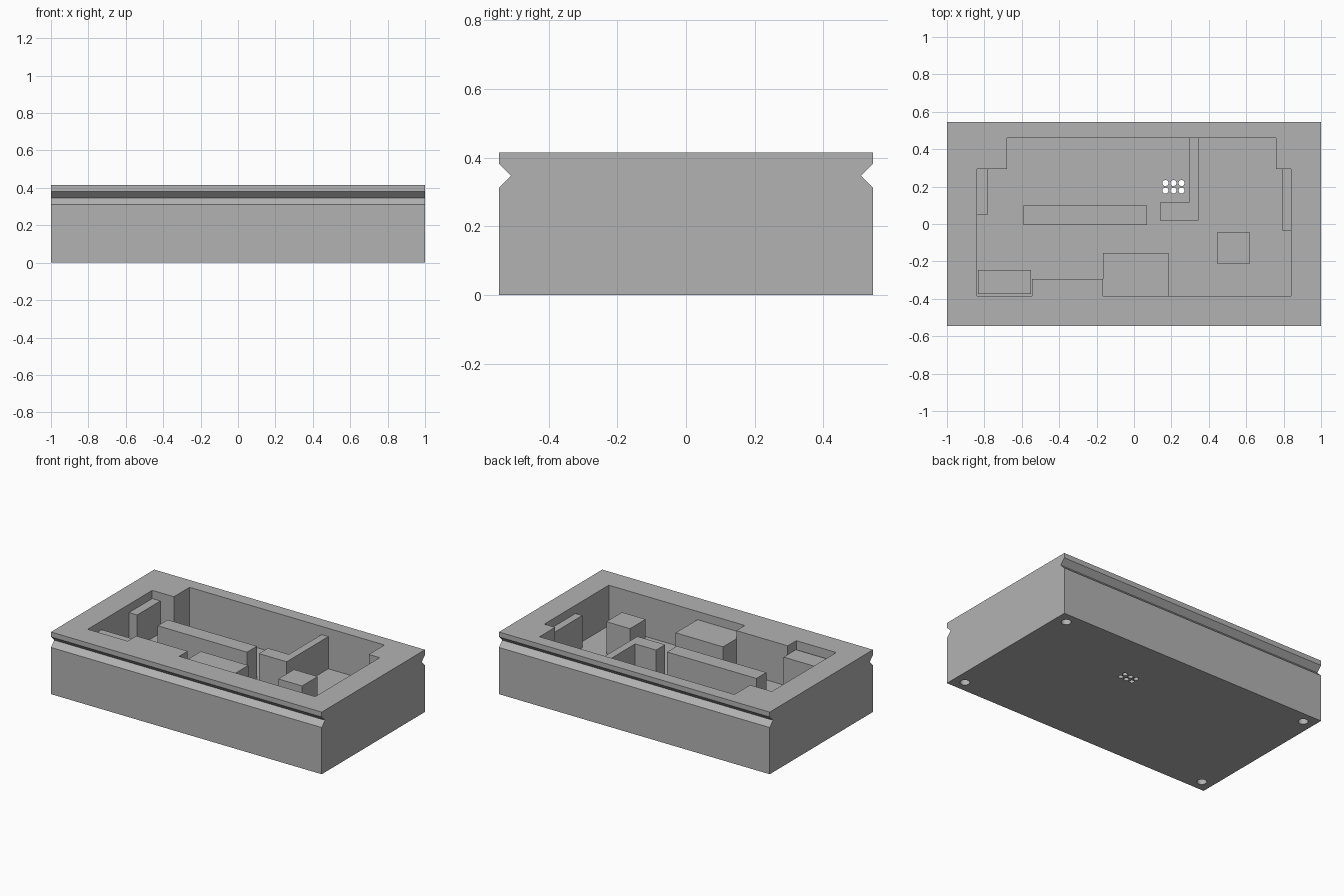
import bpy
import bmesh
from mathutils import Vector

if "Cube" in bpy.data.objects:
    bpy.data.objects.remove(bpy.data.objects["Cube"], do_unlink=True)

TOP, FLOOR, RIB_TOP = 0.415, 0.145, 0.36

grey = bpy.data.materials.new("plain_grey")
grey.use_nodes = True
grey.diffuse_color = (0.45, 0.45, 0.45, 1)
grey.node_tree.nodes["Principled BSDF"].inputs["Base Color"].default_value = grey.diffuse_color


def finish(name, bm):
    bmesh.ops.recalc_face_normals(bm, faces=bm.faces)
    mesh = bpy.data.meshes.new(name)
    bm.to_mesh(mesh)
    bm.free()
    mesh.materials.append(grey)
    obj = bpy.data.objects.new(name, mesh)
    bpy.context.collection.objects.link(obj)
    return obj


def prism(name, points, direction):
    """Extrude a closed outline of 3D points along a direction."""
    bm = bmesh.new()
    face = bm.faces.new([bm.verts.new(p) for p in points])
    new = bmesh.ops.extrude_face_region(bm, geom=[face])["geom"]
    verts = [v for v in new if isinstance(v, bmesh.types.BMVert)]
    bmesh.ops.translate(bm, verts=verts, vec=Vector(direction))
    return finish(name, bm)


def upright(name, outline, z0, z1):
    return prism(name, [(x, y, z0) for x, y in outline], (0, 0, z1 - z0))


def cylinders(name, centres, radius, z0, z1, sides=32):
    bm = bmesh.new()
    for x, y in centres:
        made = bmesh.ops.create_cone(bm, cap_ends=True, segments=sides,
                                     radius1=radius, radius2=radius, depth=z1 - z0)
        bmesh.ops.translate(bm, verts=made["verts"], vec=(x, y, (z0 + z1) / 2))
    return finish(name, bm)


def cut(target, cutter):
    cutter.hide_render = True
    mod = target.modifiers.new("cut", "BOOLEAN")
    mod.operation, mod.solver, mod.object = "DIFFERENCE", "EXACT", cutter
    bpy.context.view_layer.objects.active = target
    bpy.ops.object.modifier_apply(modifier=mod.name)
    bpy.data.objects.remove(cutter, do_unlink=True)


# Case body: end profile with a V groove along front and back
half = [(0.545, 0), (0.545, 0.312), (0.51, 0.347), (0.545, 0.382), (0.545, TOP)]
profile = half + [(-y, z) for y, z in reversed(half)]
case = prism("case_body", [(-1, y, z) for y, z in profile], (2, 0, 0))

# Stepped pocket open at the top
pocket = [(-0.68, 0.46), (0.76, 0.46), (0.76, 0.295), (0.84, 0.295),
          (0.84, -0.385), (-0.165, -0.385), (-0.165, -0.295), (-0.545, -0.295),
          (-0.545, -0.385), (-0.84, -0.385), (-0.84, 0.295), (-0.68, 0.295)]
cut(case, upright("pocket_cutter", pocket, FLOOR, 0.6))

# Vent holes through the floor, blind holes under the corners
vents = [(x, y) for x in (0.168, 0.211, 0.254) for y in (0.179, 0.219)]
cut(case, cylinders("vent_cutter", vents, 0.016, -0.1, 0.3))
corners = [(sx * 0.923, sy * 0.47) for sx in (-1, 1) for sy in (-1, 1)]
cut(case, cylinders("screw_hole_cutter", corners, 0.03, -0.1, 0.25))
bpy.ops.object.select_all(action="DESELECT")
case.select_set(True)
bpy.context.view_layer.objects.active = case
bpy.ops.object.shade_smooth_by_angle()

# Supports standing on the floor, sunk a little into floor and walls
supports = {
    "long_rib": (-0.59, 0.07, -0.005, 0.1),
    "left_rib": (0.79, 0.86, -0.035, 0.31),
    "right_rib": (-0.86, -0.78, 0.05, 0.31),
    "front_block": (-0.165, 0.185, -0.4, -0.155),
    "corner_block": (-0.835, -0.55, -0.375, -0.245),
    "square_post": (0.445, 0.62, -0.21, -0.045),
}
for name, (x0, x1, y0, y1) in supports.items():
    upright(name, [(x0, y0), (x1, y0), (x1, y1), (x0, y1)], FLOOR - 0.02, RIB_TOP)

# L-shaped divider reaching the back wall
divider = [(0.14, 0.02), (0.345, 0.02), (0.345, 0.48),
           (0.295, 0.48), (0.295, 0.115), (0.14, 0.115)]
upright("corner_divider", divider, FLOOR - 0.02, RIB_TOP)
